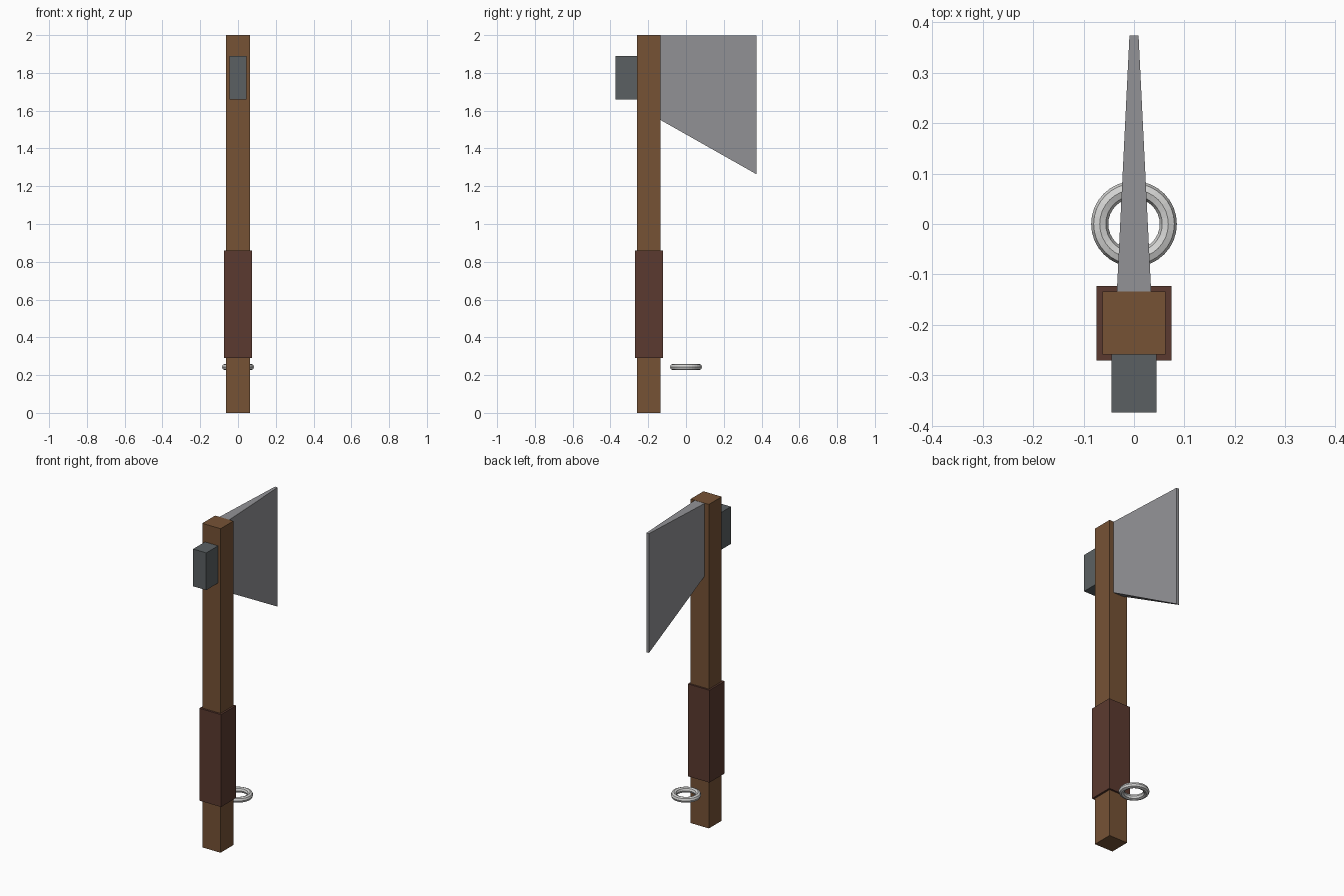
import bpy, bmesh, math

if "Cube" in bpy.data.objects:
    bpy.data.objects.remove(bpy.data.objects["Cube"])


def material(name, rgb):
    m = bpy.data.materials.new(name)
    m.diffuse_color = (*rgb, 1)
    m.use_nodes = True
    m.node_tree.nodes["Principled BSDF"].inputs["Base Color"].default_value = m.diffuse_color
    return m


wood = material("brown wood", (0.18, 0.085, 0.036))
leather = material("dark leather", (0.105, 0.042, 0.029))
steel = material("blade steel", (0.29, 0.29, 0.305))
iron = material("dark iron", (0.105, 0.118, 0.123))
silver = material("pale silver", (0.66, 0.66, 0.65))


def add_object(name, bm, mat):
    bmesh.ops.recalc_face_normals(bm, faces=bm.faces)
    me = bpy.data.meshes.new(name)
    bm.to_mesh(me)
    bm.free()
    me.materials.append(mat)
    ob = bpy.data.objects.new(name, me)
    bpy.context.collection.objects.link(ob)
    return ob


def block(name, half_x, y0, y1, z0, z1, mat):
    """Box symmetric about x = 0."""
    bm = bmesh.new()
    bmesh.ops.create_cube(bm, size=1)
    for v in bm.verts:
        v.co = (half_x * 2 * v.co.x,
                (y0 + y1) / 2 + v.co.y * (y1 - y0),
                (z0 + z1) / 2 + v.co.z * (z1 - z0))
    return add_object(name, bm, mat)


# Handle, wrapped grip and hammer-like poll
block("handle", 0.0625, -0.259, -0.134, 0, 2, wood)
block("grip", 0.074, -0.271, -0.123, 0.29, 0.86, leather)
block("poll", 0.045, -0.374, -0.259, 1.66, 1.89, iron)

# Blade: wedge that thins and grows taller towards the cutting edge
blade = block("blade", 1, -0.134, 0.374, 0, 2, steel)
for v in blade.data.vertices:
    at_edge = v.co.y > 0
    v.co.x *= 0.009 if at_edge else 0.034
    v.co.z = 1.999 if v.co.z > 1 else (1.263 if at_edge else 1.55)

# Ring: faceted octagonal cross-section swept around the z axis
bm = bmesh.new()
section = [bm.verts.new((0.068 + 0.017 * math.cos(a), 0, 0.243 + 0.017 * math.sin(a)))
           for a in (i * math.tau / 8 for i in range(8))]
edges = [bm.edges.new((section[i], section[(i + 1) % 8])) for i in range(8)]
bmesh.ops.spin(bm, geom=section + edges, cent=(0, 0, 0), axis=(0, 0, 1),
               angle=math.tau, steps=32, use_merge=True)
bmesh.ops.remove_doubles(bm, verts=bm.verts, dist=1e-5)
add_object("ring", bm, silver)
